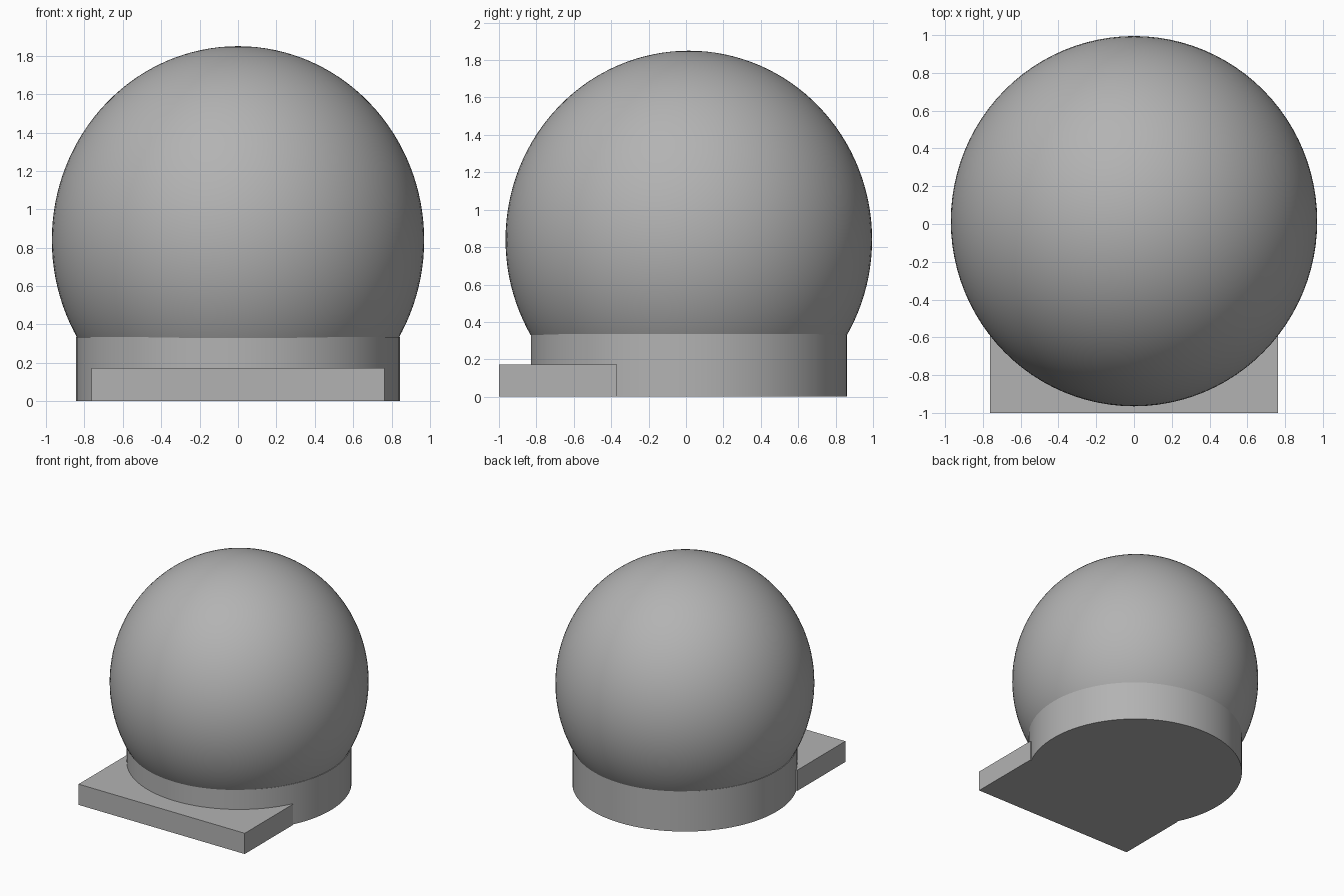
import bpy
import bmesh
from mathutils import Matrix

cube = bpy.data.objects.get("Cube")
if cube:
    bpy.data.objects.remove(cube, do_unlink=True)

grey = bpy.data.materials.new("plain_grey")
grey.use_nodes = True
colour = (0.45, 0.45, 0.45, 1)
grey.diffuse_color = colour
grey.node_tree.nodes["Principled BSDF"].inputs["Base Color"].default_value = colour

CENTRE_Y = 0.015


def finish(obj, name, smooth=True):
    obj.name = name
    obj.data.name = name
    obj.data.materials.append(grey)
    if smooth:
        bpy.ops.object.shade_smooth_by_angle()
    return obj


# Globe: slightly tall ball, open underneath where it rests in the collar
bpy.ops.mesh.primitive_uv_sphere_add(segments=96, ring_count=64, radius=1)
globe = finish(bpy.context.object, "globe")
globe.data.transform(Matrix.Translation((0, CENTRE_Y, 0.84)) @ Matrix.Diagonal((0.97, 0.98, 1.01, 1)))
bm = bmesh.new()
bm.from_mesh(globe.data)
bmesh.ops.bisect_plane(bm, geom=bm.verts[:] + bm.edges[:] + bm.faces[:],
                       plane_co=(0, 0, 0.32), plane_no=(0, 0, -1), clear_outer=True)
bm.to_mesh(globe.data)
bm.free()

# Collar: round drum that carries the globe
bpy.ops.mesh.primitive_cylinder_add(vertices=96, radius=0.845, depth=0.335,
                                    location=(0, CENTRE_Y, 0.1675))
finish(bpy.context.object, "base_collar")

# Front plate: flat slab merging into the collar, with its underside flush
bpy.ops.mesh.primitive_cube_add(size=1, location=(0, -0.685, 0.086))
plate = bpy.context.object
plate.data.transform(Matrix.Diagonal((1.524, 0.63, 0.172, 1)))
finish(plate, "front_plate", smooth=False)
